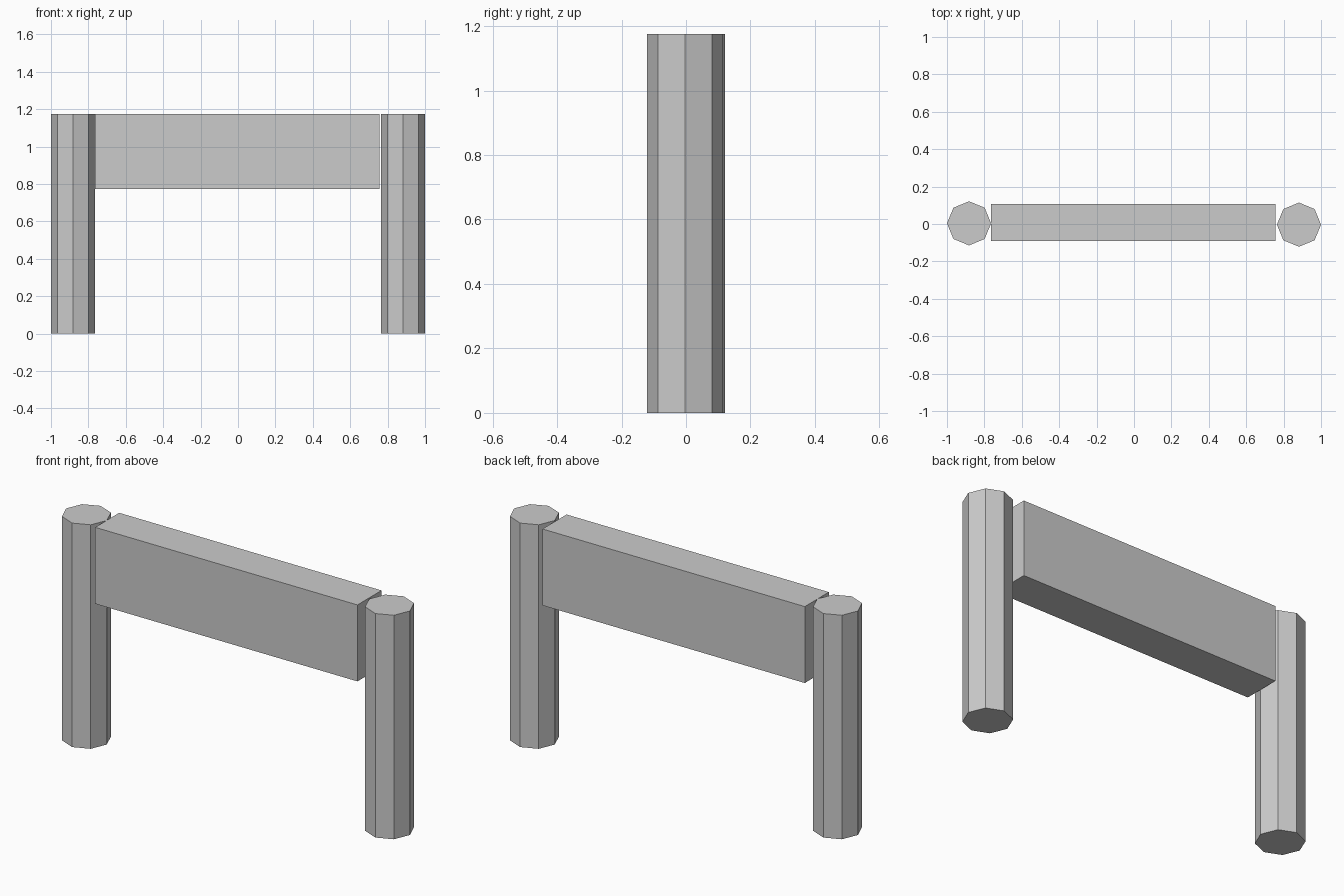
import bpy

# Remove the default cube
cube = bpy.data.objects.get("Cube")
if cube:
    bpy.data.objects.remove(cube, do_unlink=True)

HEIGHT = 1.175
POST_RADIUS = 0.118

grey = bpy.data.materials.new("plain_grey")
grey.use_nodes = True
colour = (0.6, 0.6, 0.6, 1)
grey.diffuse_color = colour
grey.node_tree.nodes["Principled BSDF"].inputs["Base Color"].default_value = colour


def finish(name):
    obj = bpy.context.object
    obj.name = obj.data.name = name
    obj.data.materials.append(grey)
    return obj


# Eight-sided posts, slightly offset from each other in depth
for name, side in (("left_post", 1), ("right_post", -1)):
    bpy.ops.mesh.primitive_cylinder_add(
        vertices=8, radius=POST_RADIUS, depth=HEIGHT,
        location=(side * (1 - POST_RADIUS), -0.0035 * side, HEIGHT / 2))
    finish(name)

# Crossbeam, level with the tops of the posts
x_min, x_max = -0.765, 0.757
y_min, y_max = -0.091, 0.108
z_min = 0.774
bpy.ops.mesh.primitive_cube_add(
    size=1, location=((x_min + x_max) / 2, (y_min + y_max) / 2, (z_min + HEIGHT) / 2))
beam = finish("crossbeam")
beam.scale = (x_max - x_min, y_max - y_min, HEIGHT - z_min)
bpy.ops.object.transform_apply(location=False, rotation=False, scale=True)
